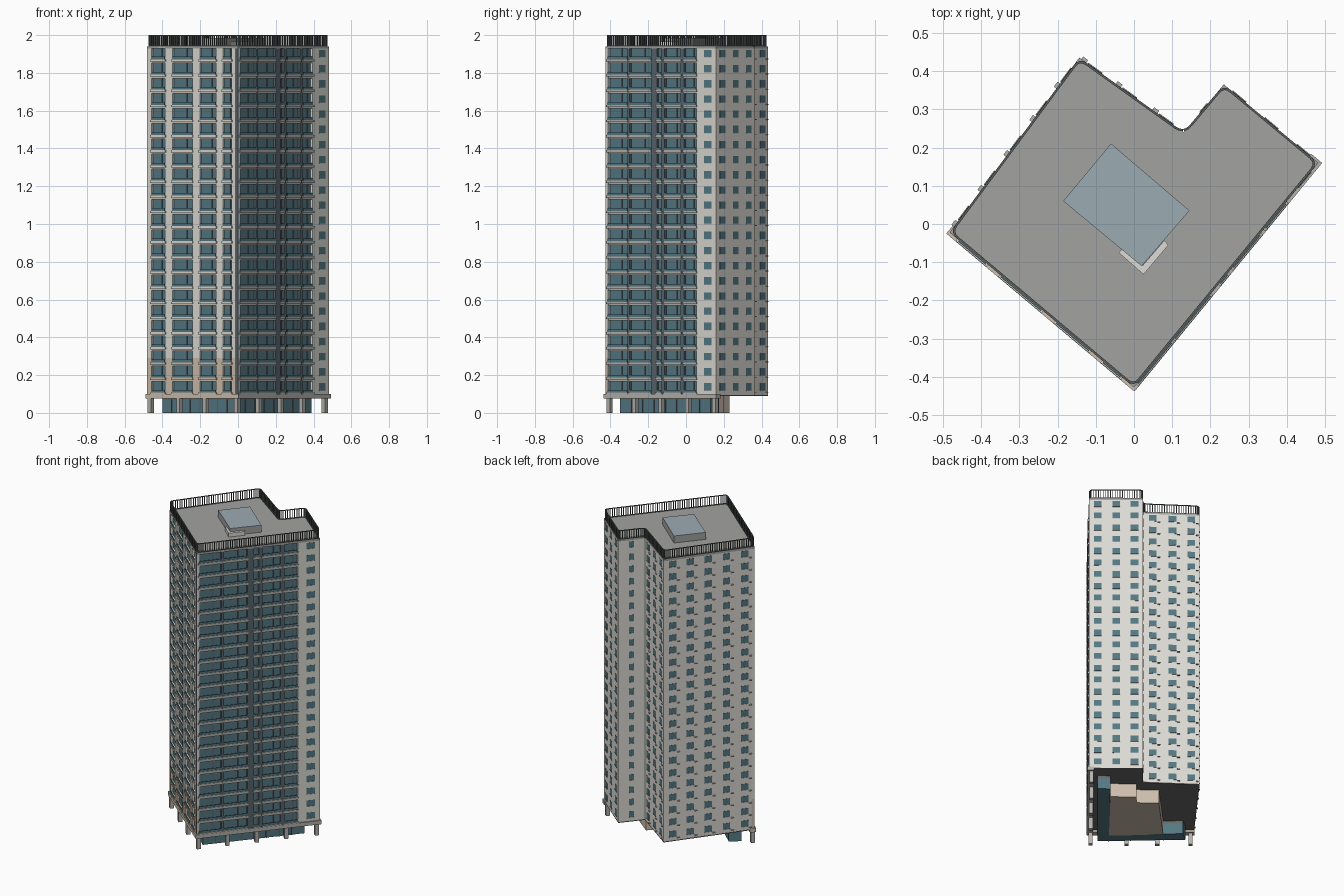
import bpy, bmesh
from mathutils import Vector as V

if "Cube" in bpy.data.objects:
    bpy.data.objects.remove(bpy.data.objects["Cube"])

# ---------- helpers ----------
def mat(name, c):
    m = bpy.data.materials.new(name)
    m.diffuse_color = (*c, 1)
    m.use_nodes = True
    m.node_tree.nodes["Principled BSDF"].inputs["Base Color"].default_value = m.diffuse_color
    return m

WALL = mat("wall", (0.72, 0.71, 0.66))
TAN = mat("tan_stone", (0.62, 0.52, 0.42))
GLASS = mat("glass", (0.09, 0.19, 0.23))
DARK = mat("dark_cladding", (0.10, 0.13, 0.15))
LEDGE = mat("ledge", (0.46, 0.45, 0.42))
ROOF = mat("roof", (0.36, 0.37, 0.35))
SOFFIT = mat("soffit", (0.14, 0.14, 0.14))
RAIL = mat("railing", (0.10, 0.11, 0.11))
SKY = mat("penthouse_glass", (0.33, 0.41, 0.45))

parts = {}
def part(name, m):
    if name not in parts:
        parts[name] = (bmesh.new(), m)
    return parts[name][0]

def prism(name, m, pts, z0, z1):
    bm = part(name, m)
    lo = [bm.verts.new((p[0], p[1], z0)) for p in pts]
    hi = [bm.verts.new((p[0], p[1], z1)) for p in pts]
    bm.faces.new(lo[::-1])
    bm.faces.new(hi)
    n = len(pts)
    for i in range(n):
        j = (i + 1) % n
        bm.faces.new((lo[i], lo[j], hi[j], hi[i]))

def side_box(name, m, P, Q, s0, s1, d0, d1, z0, z1):
    """Box on the side P-Q: s is a fraction along it, d the distance outward."""
    n = (Q - P).normalized()
    n = V((n.y, -n.x))
    a, b = P.lerp(Q, s0), P.lerp(Q, s1)
    prism(name, m, [a + n * d1, b + n * d1, b + n * d0, a + n * d0], z0, z1)

def inset(P, Q, d):
    u = (Q - P).normalized()
    return V((-u.y, u.x)) * d

# ---------- footprint ----------
A, B, C, D, E, F = (V(p) for p in [(-.482, -.022), (0, -.427), (.482, .16),
                                   (.235, .365), (.13, .24), (-.143, .435)])
foot = [A, B, C, D, E, F]
Z0, Z1, FLOORS = 0.095, 1.94, 23
H = (Z1 - Z0) / FLOORS
DEEP = 0.02
iab, ibc = inset(A, B, DEEP), inset(B, C, DEEP)

prism("tower_core", WALL, [A + iab, B + iab + ibc, C + ibc, D, E, F], Z0, Z1 - 0.01)
prism("roof_slab", ROOF, foot, Z1 - 0.012, Z1)
prism("soffit", SOFFIT, foot, Z0 - 0.006, Z0)

# ---------- glazed balcony sides ----------
def balcony_side(tag, P, Q, bays, pier_mat, low_mat, ledge_mat, solid_from=None):
    edges = [0] + [s for b in bays for s in b] + [1]
    for s0, s1 in zip(edges[::2], edges[1::2]):
        m = WALL if solid_from and s0 >= solid_from else pier_mat
        nm = tag + ("_end_wall" if m is WALL and solid_from else "_piers")
        zs = 0.29 if low_mat else Z0
        if low_mat:
            side_box(tag + "_lower_piers", low_mat, P, Q, s0, s1, -DEEP, 0, Z0, zs)
        side_box(nm, m, P, Q, s0, s1, -DEEP, 0, zs, Z1 - 0.012)
    for s0, s1 in bays:
        side_box(tag + "_glazing", GLASS, P, Q, s0, s1, -DEEP, -0.014, Z0, Z1 - 0.012)
        mid = s0 + (s1 - s0) * 0.62
        side_box(tag + "_mullions", DARK, P, Q, mid, mid + 0.01, -0.014, -0.010, Z0, Z1 - 0.012)
        for k in range(FLOORS):
            z = Z0 + k * H
            lm = low_mat if low_mat and z < 0.28 else ledge_mat
            nm = tag + ("_lower_balconies" if lm is low_mat else "_balconies")
            side_box(nm, lm, P, Q, s0 - .008, s1 + .008, -DEEP, 0.007, z, z + 0.012)
            side_box(tag + "_balcony_glass", GLASS, P, Q, s0, s1, 0.001, 0.004, z + 0.012, z + 0.026)
            side_box(tag + "_window_heads", lm, P, Q, s0, s1, -0.014, 0, z + H - 0.008, z + H)

balcony_side("left_front", A, B, [(.05, .20), (.28, .50), (.58, .76), (.835, .93)],
             WALL, TAN, WALL)
balcony_side("right_front", B, C, [(.02, .20), (.22, .41), (.465, .505), (.535, .68), (.71, .82)],
             DARK, None, LEDGE, solid_from=.8)

# ---------- plain sides with punched windows ----------
def window_side(tag, P, Q, centres, width, shelves):
    L = (Q - P).length
    for c in centres:
        h = width / L / 2
        for k in range(FLOORS):
            z = Z0 + k * H
            side_box(tag + "_windows", GLASS, P, Q, c - h, c + h, -0.01, 0.001, z + 0.024, z + 0.062)
            side_box(tag + "_sills", LEDGE, P, Q, c - h, c + h, -0.01, 0.003, z + 0.021, z + 0.024)
            if shelves:
                side_box(tag + "_shelves", LEDGE, P, Q, c + h * 1.2, c + h * 1.9,
                         -0.01, 0.008, z + 0.012, z + 0.016)

window_side("right_end", B, C, [.925], .052, False)
window_side("back_right", C, D, [.16, .50, .84], .046, False)
window_side("notch", D, E, [.5], .03, False)
window_side("back", E, F, [.17, .52, .85], .046, True)
window_side("back_left", F, A, [.10, .29, .49, .69, .89], .046, True)

# ---------- ground level ----------
for tag, P, Q in (("left", A, B), ("right", B, C)):
    side_box(tag + "_base_beam", TAN if tag == "left" else LEDGE, P, Q, -0.008, 1.008,
             -0.03, 0.008, 0.075, 0.1)
cols = [(-.462, -.028), (-.31, -.155), (-.17, -.272), (-.003, -.405),
        (.11, -.268), (.225, -.13), (.34, .012), (.46, .155)]
u = (B - A).normalized() * 0.012
w = V((-u.y, u.x))
for p in cols:
    p = V(p)
    prism("ground_columns", LEDGE, [p - u - w, p + u - w, p + u + w, p - u + w], 0, 0.09)
prism("lobby_glass", GLASS, [(-.40, 0), (-.01, -.35), (.39, .13), (.33, .175), (-.02, -.25), (-.34, .045)],
      0, 0.07)
prism("lobby_roof", SOFFIT, [(-.40, 0), (-.01, -.35), (.39, .13), (.33, .175), (-.02, -.25), (-.34, .045)],
      0.07, Z0 - 0.004)
prism("ground_core", TAN, [(-.26, -.04), (-.02, -.255), (.27, .105), (.15, .20), (.105, .15), (0, .23)],
      0, Z0 - 0.004)
for t in range(1, 8):
    for P, Q in ((V((-.40, 0)), V((-.01, -.35))), (V((-.01, -.35)), V((.39, .13)))):
        side_box("lobby_mullions", DARK, P, Q, t / 8 - .006, t / 8 + .006, -.003, .003, 0, .07)

# ---------- rooftop ----------
pent = [V(p) for p in [(-.185, .06), (.02, -.11), (.145, .035), (-.06, .21)]]
prism("penthouse", ROOF, pent, Z1, 1.982)
prism("penthouse_roof", SKY, pent, 1.982, 1.986)
prism("roof_screen", WALL, [(-.04, -.075), (.025, -.132), (.09, -.055), (.079, -.043),
                            (.023, -.108), (-.028, -.063)], Z1, 1.965)

# rounded path for the railing
path = []
for i, p in enumerate(foot):
    a = p + (foot[i - 1] - p).normalized() * 0.025
    b = p + (foot[(i + 1) % 6] - p).normalized() * 0.025
    path += [a.lerp(p, t).lerp(p.lerp(b, t), t) for t in (0, .25, .5, .75, 1)]
for i, p in enumerate(path):
    q = path[(i + 1) % len(path)]
    for z in (Z1, 1.996):
        side_box("roof_rails", RAIL, p, q, 0, 1, -0.006, 0, z, z + 0.004)
    L = (q - p).length
    n = max(1, round(L / 0.014))
    for k in range(n):
        s = k / n
        side_box("roof_pickets", RAIL, p, q, s, s + 0.004 / L, -0.006, 0, Z1, 2.0)

# ---------- make the objects ----------
for name, (bm, m) in parts.items():
    bmesh.ops.recalc_face_normals(bm, faces=bm.faces)
    me = bpy.data.meshes.new(name)
    bm.to_mesh(me)
    bm.free()
    me.materials.append(m)
    bpy.context.collection.objects.link(bpy.data.objects.new(name, me))
